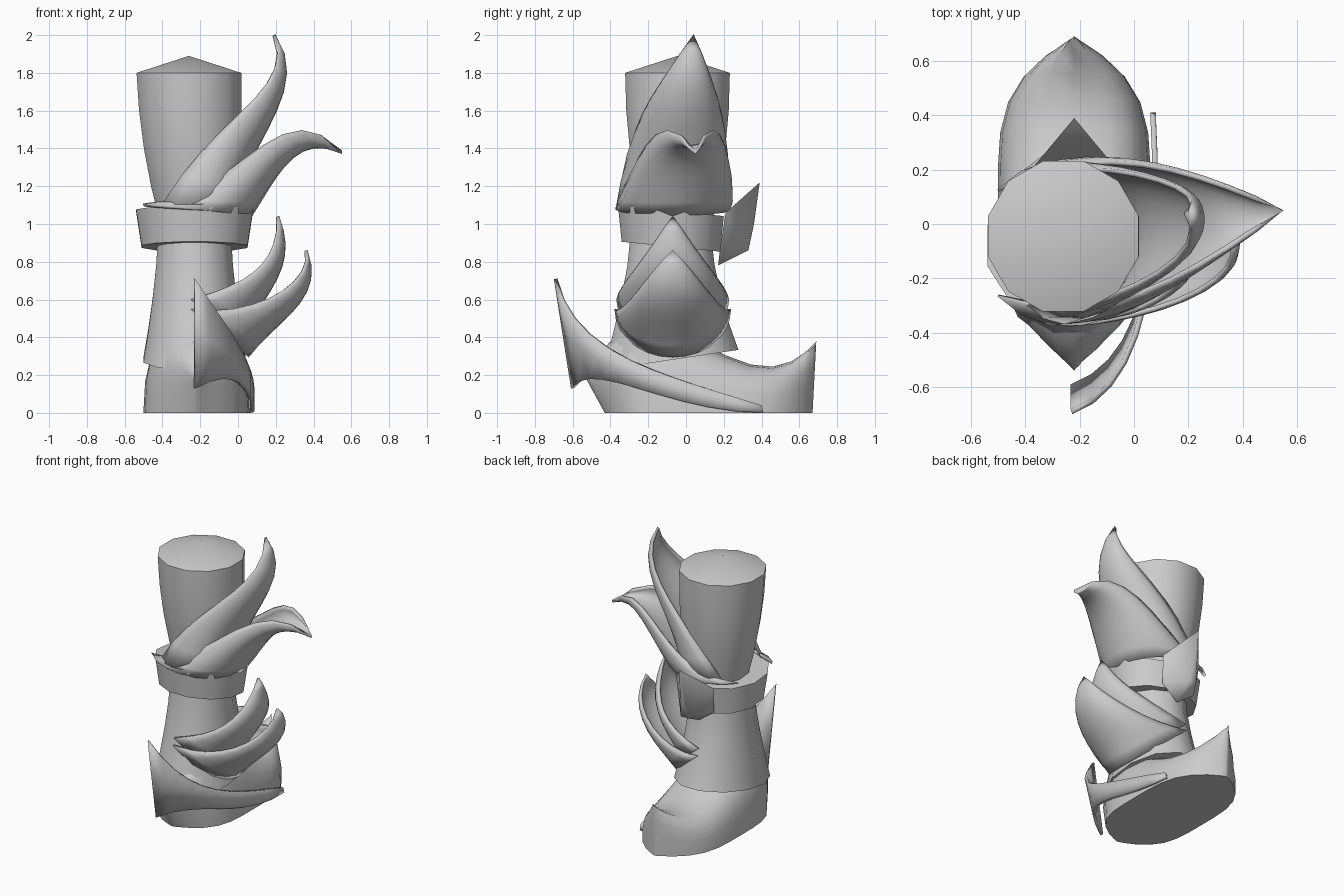
import bpy, bmesh
from math import sin, cos, pi, radians
from mathutils import Vector

old = bpy.data.objects.get("Cube")
if old:
    bpy.data.objects.remove(old)

grey = bpy.data.materials.new("plain grey")
grey.use_nodes = True
grey.diffuse_color = (0.6, 0.6, 0.6, 1)
shader = grey.node_tree.nodes["Principled BSDF"]
shader.inputs["Base Color"].default_value = grey.diffuse_color


def finish(name, bm, thickness=0):
    """Turn a bmesh into a smooth shaded object."""
    bmesh.ops.remove_doubles(bm, verts=bm.verts, dist=0.001)
    bmesh.ops.recalc_face_normals(bm, faces=bm.faces)
    mesh = bpy.data.meshes.new(name)
    bm.to_mesh(mesh)
    bm.free()
    mesh.materials.append(grey)
    part = bpy.data.objects.new(name, mesh)
    bpy.context.scene.collection.objects.link(part)
    if thickness:
        solid = part.modifiers.new("thickness", 'SOLIDIFY')
        solid.thickness = thickness
        solid.offset = 0
    bpy.ops.object.select_all(action='DESELECT')
    part.select_set(True)
    bpy.context.view_layer.objects.active = part
    bpy.ops.object.shade_smooth_by_angle(angle=radians(45))


def loft(name, rows, closed=False, thickness=0):
    """Skin equally long rows of points; closed rows also get end caps."""
    bm = bmesh.new()
    grid = [[bm.verts.new(point) for point in row] for row in rows]
    count = len(grid[0])
    for lower, upper in zip(grid, grid[1:]):
        for i in range(count if closed else count - 1):
            j = (i + 1) % count
            bm.faces.new((lower[i], lower[j], upper[j], upper[i]))
    if closed:
        bm.faces.new(grid[0])
        bm.faces.new(grid[-1])
    finish(name, bm, thickness)


def steps(count):
    """Even parameters from zero to one."""
    return [i / count for i in range(count + 1)]


def bezier(controls, t):
    """Point on a cubic curve through the first and last control."""
    points = [Vector(c) for c in controls]
    while len(points) > 1:
        points = [a.lerp(b, t) for a, b in zip(points, points[1:])]
    return points[0]


def ring(z, x_radius, y_radius, tilt=0, x=-0.23, y=-0.08, sides=12):
    """Ellipse around the leg whose height slopes along y."""
    row = []
    for i in range(sides):
        angle = 2 * pi * (i + 0.5) / sides
        dy = y_radius * sin(angle)
        row.append((x + x_radius * cos(angle), y + dy, z + tilt * dy))
    return row


def blend(start, end, t):
    return start + (end - start) * t


# Upper leg, flaring upwards to a shallow cone
leg_rows = []
for t in steps(4):
    radius = 0.287 - 0.1 * (1 - t) ** 2
    leg_rows.append(ring(blend(1, 1.8, t), radius, radius,
                         x=blend(-0.23, -0.26, t), y=-0.045))
leg_rows.append(ring(1.89, 0, 0, x=-0.26, y=-0.045))
loft("upper_leg", leg_rows, closed=True)

# Tilted cuff band
loft("cuff", [ring(0.88, 0.29, 0.27, tilt=-0.1),
              ring(1.07, 0.32, 0.29, tilt=-0.1)], closed=True)

# Lower shaft, flaring downwards with a sloping hem
shaft_rows = []
for t in steps(4):
    flare = (1 - t) ** 1.5
    shaft_rows.append(ring(blend(0.28, 0.95, t), 0.2 + 0.08 * flare,
                           0.22 + 0.15 * flare, tilt=0.15 * flare))
loft("lower_shaft", shaft_rows, closed=True)

# Foot from arched sections, leaning out at the heel, rising at the toe
foot_rows = []
for step in steps(14):
    t = (1 - cos(pi * step)) / 2
    y = blend(-0.54, 0.69, t)
    half_width = 0.276 * (1 - abs(2 * t - 1) ** 4) ** 0.9 + 0.005
    height = bezier([(h, 0) for h in (0.2, 0.9, -0.1, 0.38)], t).x
    lean = 0.11 * (1 - t) ** 3 - 0.02 * t ** 3
    row = []
    for s in steps(10):
        rise = abs(sin(pi * s)) ** 0.8
        side = cos(pi * s)
        across = half_width * abs(side) ** 0.65 * (1 if side > 0 else -1)
        row.append((across - 0.22, y + lean * (1 - rise), height * rise))
    foot_rows.append(row)
loft("foot", foot_rows, closed=True)


# Cupped feathers: rim and keel curves (x, z) meet at the tip
def feather(name, rim, keel, tip, width, wrap=0, tip_y=-0.07, fullness=1.5):
    rows = []
    for t in steps(9):
        edge = bezier(rim + [tip], t)
        spine = bezier(keel + [tip], t)
        half_angle = radians(90 + wrap * (1 - t) ** 3)
        ratio = cos(half_angle)
        centre = (edge - spine * ratio) / (1 - ratio)
        half_width = width * (1 - t ** fullness)
        row = []
        for s in steps(14):
            angle = half_angle * (2 * s - 1)
            x, z = centre + (spine - centre) * cos(angle)
            row.append((x, blend(-0.07, tip_y, t) + half_width * sin(angle), z))
        rows.append(row)
    loft(name, rows, thickness=0.018)


feather("upper_tall_feather",
        rim=[(-0.4, 1.1), (-0.1, 1.6), (0.3, 1.7)],
        keel=[(0, 1.1), (0, 1.4), (0.4, 1.7)],
        tip=(0.19, 2), width=0.29, wrap=40, tip_y=0.04)
feather("upper_curled_feather",
        rim=[(-0.5, 1.1), (0, 1.1), (0.2, 1.75)],
        keel=[(0.07, 1.05), (0.2, 1.25), (0.3, 1.5)],
        tip=(0.55, 1.38), width=0.3, wrap=50, tip_y=0.05, fullness=1.9)
feather("lower_tall_feather",
        rim=[(-0.25, 0.6), (0.1, 0.7), (0.2, 0.8)],
        keel=[(0, 0.4), (0.2, 0.7), (0.3, 0.8)],
        tip=(0.21, 1.04), width=0.29)
feather("lower_wide_feather",
        rim=[(-0.25, 0.55), (0.1, 0.5), (0.4, 0.7)],
        keel=[(0.05, 0.3), (0.2, 0.5), (0.46, 0.6)],
        tip=(0.36, 0.86), width=0.3)

# Heel band sweeping back along one side into an upright fin
lower_edge = [(-0.23, -0.6, 0.13), (0.05, -0.5, 0.3), (0.1, -0.1, 0), (0.07, 0.41, 0)]
upper_edge = [(-0.23, -0.69, 0.71), (0.05, -0.6, 0.3), (0.1, -0.1, 0.2), (0.07, 0.4, 0.04)]
band_rows = []
for t in steps(10):
    low, high = bezier(lower_edge, t), bezier(upper_edge, t)
    band_rows.append([low.lerp(high, s) for s in steps(2)])
loft("heel_band", band_rows, thickness=0.02)

# Pointed plate on the far side of the cuff: half outline, mirrored
plate = bmesh.new()
for half, y, z in [(0, 0.39, 1.22), (0.15, 0.21, 1.06), (0.13, 0.18, 0.87),
                   (0, 0.17, 0.78), (0, 0.36, 1), (0.03, 0.33, 0.86)]:
    for side in (-1, 1):
        plate.verts.new((-0.22 + side * half, y, z))
bmesh.ops.remove_doubles(plate, verts=plate.verts, dist=0.001)
bmesh.ops.convex_hull(plate, input=plate.verts)
finish("cuff_plate", plate)
